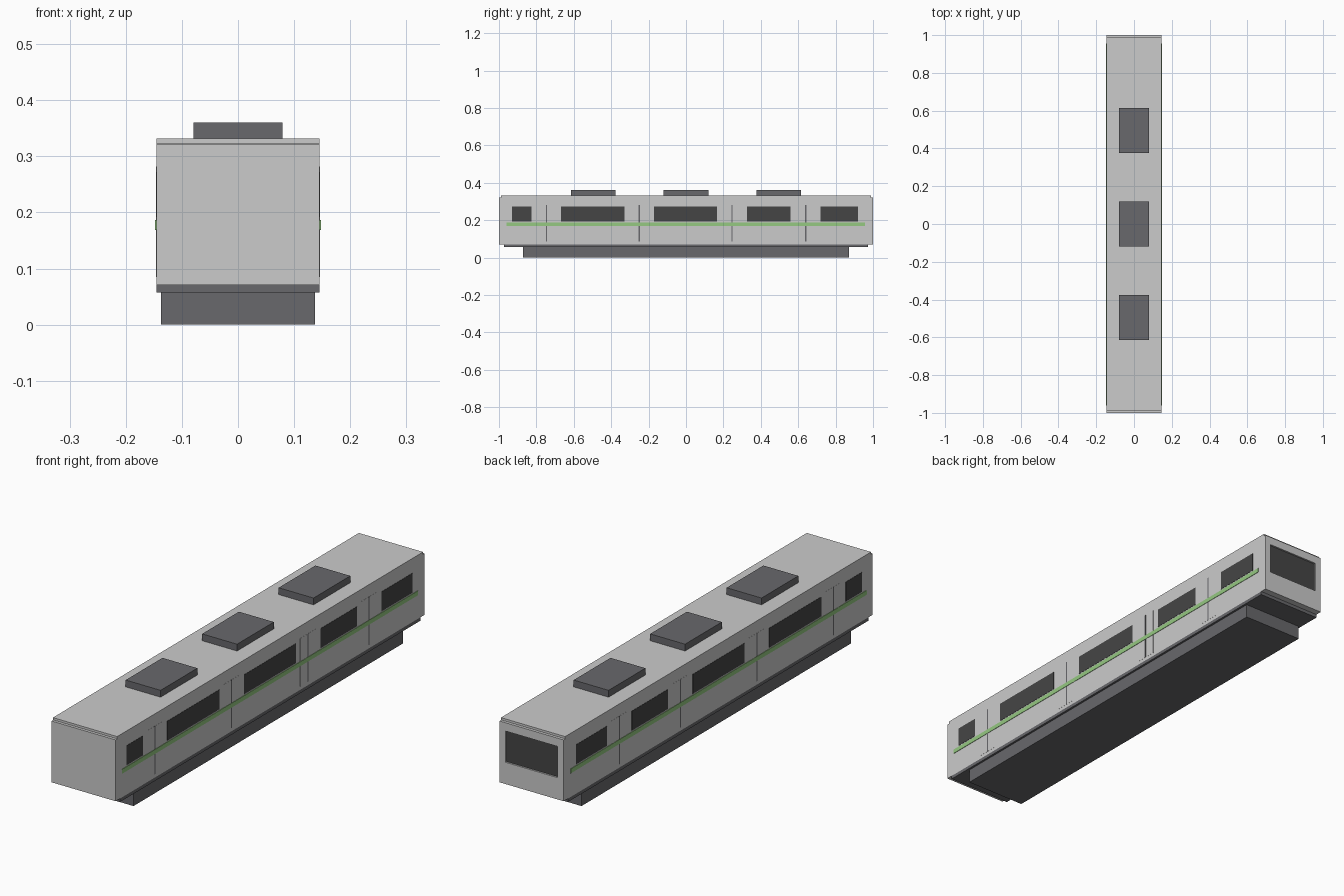
import bpy
import bmesh
from mathutils import Matrix

if "Cube" in bpy.data.objects:
    bpy.data.objects.remove(bpy.data.objects["Cube"])


def material(name, color):
    m = bpy.data.materials.new(name)
    m.diffuse_color = color
    m.use_nodes = True
    m.node_tree.nodes["Principled BSDF"].inputs["Base Color"].default_value = m.diffuse_color
    return m


LIGHT = material("light_grey", (0.55, 0.55, 0.57, 1))
DARK = material("dark_grey", (0.14, 0.14, 0.15, 1))
GLASS = material("dark_glass", (0.06, 0.06, 0.06, 1))
GREEN = material("green", (0.30, 0.58, 0.22, 1))


def boxes(name, ranges, mat):
    """One object made of boxes, each given as (x0, x1, y0, y1, z0, z1)."""
    bm = bmesh.new()
    for x0, x1, y0, y1, z0, z1 in ranges:
        place = Matrix.Translation(((x0 + x1) / 2, (y0 + y1) / 2, (z0 + z1) / 2))
        size = Matrix.Diagonal((x1 - x0, y1 - y0, z1 - z0, 1))
        bmesh.ops.create_cube(bm, size=1, matrix=place @ size)
    mesh = bpy.data.meshes.new(name)
    bm.to_mesh(mesh)
    bm.free()
    mesh.materials.append(mat)
    obj = bpy.data.objects.new(name, mesh)
    bpy.context.collection.objects.link(obj)
    return obj


def side_boxes(name, ranges, mat, out):
    """Thin panels on the right wall, mirrored to the left wall."""
    obj = boxes(name, [(W - 0.003, W + out, *r) for r in ranges], mat)
    obj.modifiers.new("mirror", 'MIRROR').use_axis[0] = True
    return obj


W = 0.1455    # half width of the body
END = 0.986   # where the end plates start

# Body, roof and underframe
boxes("car_body", [(-W, W, -END, END, 0.071, 0.323)], LIGHT)
boxes("roof", [(-W, W, -0.99, 0.99, 0.323, 0.332)], LIGHT)
boxes("floor_frame", [(-W, W, -0.973, 0.973, 0.057, 0.071)], DARK)
boxes("underfloor_equipment", [(-0.137, 0.137, -0.872, 0.872, 0, 0.057)], DARK)

# Roof cooling units
for i, y in enumerate((-0.495, 0, 0.495)):
    boxes(f"roof_unit_{i + 1}", [(-0.079, 0.079, y - 0.119, y + 0.119, 0.332, 0.36)], DARK)

# Plain front end, and rear end framed around a recessed window
boxes("front_end_plate", [(-W, W, -1, -END, 0.071, 0.322)], LIGHT)
boxes("rear_end_frame", [
    (-W, W, END, 1, 0.071, 0.16),
    (-W, W, END, 1, 0.288, 0.322),
    (-W, -0.118, END, 1, 0.16, 0.288),
    (0.118, W, END, 1, 0.16, 0.288)], LIGHT)
boxes("rear_window", [(-0.118, 0.118, END - 0.002, 0.993, 0.16, 0.288)], GLASS)

# Side windows
spans = [(-0.93, -0.825), (-0.667, -0.33), (-0.17, 0.165), (0.325, 0.56), (0.72, 0.92)]
side_boxes("side_windows", [(a, b, 0.192, 0.272) for a, b in spans], GLASS, 0.001)

# Doors between the windows, each with a centre seam
doors = [(a[1] + b[0]) / 2 for a, b in zip(spans, spans[1:])]
side_boxes("doors", [(y - 0.05, y + 0.05, 0.085, 0.282) for y in doors], LIGHT, 0.0005)
side_boxes("door_seams", [(y - 0.003, y + 0.003, 0.085, 0.282) for y in doors], DARK, 0.001)

# Green stripe along each side
side_boxes("side_stripe", [(-0.96, 0.956, 0.169, 0.187)], GREEN, 0.002)
